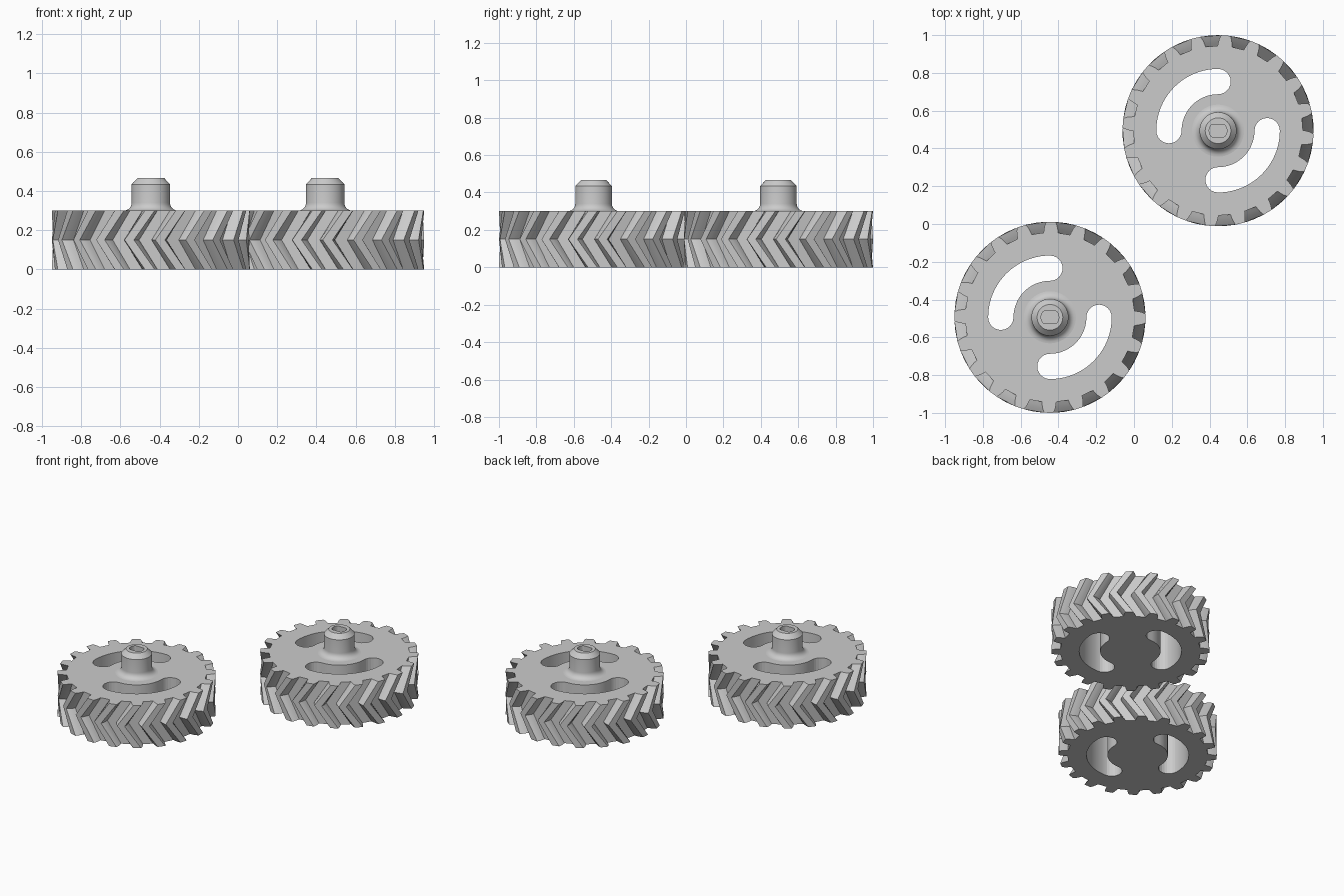
import bpy, bmesh
from math import sin, cos, pi, radians

if "Cube" in bpy.data.objects:
    bpy.data.objects.remove(bpy.data.objects["Cube"])

grey = bpy.data.materials.new("grey plastic")
grey.diffuse_color = (0.6, 0.6, 0.6, 1)
grey.use_nodes = True
grey.node_tree.nodes["Principled BSDF"].inputs["Base Color"].default_value = grey.diffuse_color

TEETH = 20
HEIGHT = 0.30
TWIST = radians(-12)


def polar(r, a):
    return (r * cos(a), r * sin(a))


def loft(name, sections):
    """Solid from stacked (outline, z) sections with equal point counts."""
    bm = bmesh.new()
    rings = [[bm.verts.new((x, y, z)) for x, y in pts] for pts, z in sections]
    n = len(rings[0])
    for low, high in zip(rings, rings[1:]):
        for i in range(n):
            j = (i + 1) % n
            bm.faces.new((low[i], low[j], high[j], high[i]))
    bm.faces.new(rings[0][::-1])
    bm.faces.new(rings[-1])
    bmesh.ops.recalc_face_normals(bm, faces=bm.faces)
    mesh = bpy.data.meshes.new(name)
    bm.to_mesh(mesh)
    bm.free()
    mesh.materials.append(grey)
    ob = bpy.data.objects.new(name, mesh)
    bpy.context.collection.objects.link(ob)
    return ob


def cut(ob, cutter):
    mod = ob.modifiers.new("cut", 'BOOLEAN')
    mod.operation, mod.solver, mod.object = 'DIFFERENCE', 'EXACT', cutter
    bpy.context.view_layer.objects.active = ob
    bpy.ops.object.modifier_apply(modifier=mod.name)
    bpy.data.objects.remove(cutter)


def shade(ob, angle):
    bpy.ops.object.select_all(action='DESELECT')
    ob.select_set(True)
    bpy.context.view_layer.objects.active = ob
    bpy.ops.object.shade_smooth_by_angle(angle=radians(angle))


def gear_outline(turn):
    flank = [(0.449, 4.9), (0.466, 4.5), (0.487, 3.8), (0.506, 2.8)]
    pts = []
    for t in range(TEETH):
        a = turn + 2 * pi * t / TEETH
        pts += [polar(r, a - radians(h)) for r, h in flank]
        pts += [polar(r, a + radians(h)) for r, h in reversed(flank)]
    return pts


def slot_outline(start, r=0.26, w=0.067, n=20):
    """Quarter-circle slot with round ends."""
    end = start + pi / 2
    pts = [polar(r + w, start + pi / 2 * i / n) for i in range(n + 1)]
    cx, cy = polar(r, end)
    pts += [(cx + w * cos(end + pi * i / 12), cy + w * sin(end + pi * i / 12)) for i in range(1, 12)]
    pts += [polar(r - w, end - pi / 2 * i / n) for i in range(n + 1)]
    cx, cy = polar(r, start)
    pts += [(cx + w * cos(start + pi + pi * i / 12), cy + w * sin(start + pi + pi * i / 12)) for i in range(1, 12)]
    return pts


def make_gear(label, x, y, phase):
    # herringbone toothed wheel with two curved slots
    a = radians(phase)
    wheel = loft(label + "_gear_wheel", [(gear_outline(a), 0),
                                         (gear_outline(a + TWIST), HEIGHT / 2),
                                         (gear_outline(a), HEIGHT)])
    for start in (pi / 2, 3 * pi / 2):
        cut(wheel, loft("slot_cutter", [(slot_outline(start), -0.1), (slot_outline(start), 0.4)]))
    shade(wheel, 12)

    # hub with a filleted foot and chamfered top
    profile = [(0.138, 0.28)]
    profile += [(0.138 - 0.04 * sin(t), 0.34 - 0.04 * cos(t)) for t in [pi / 2 * i / 6 for i in range(7)]]
    profile += [(0.098, 0.434), (0.068, 0.466)]
    hub = loft(label + "_hub", [([polar(r, 2 * pi * i / 48) for i in range(48)], z) for r, z in profile])

    # flat-sided drive socket in the hub top
    socket = [(px, max(-0.033, min(0.033, py))) for px, py in
              [polar(0.047, 2 * pi * (i + 0.5) / 32) for i in range(32)]]
    cut(hub, loft("socket_cutter", [(socket, 0.38), (socket, 0.6)]))
    shade(hub, 25)

    for ob in (wheel, hub):
        ob.location = (x, y, 0)


make_gear("back", 0.445, 0.494, 13.4)
make_gear("front", -0.445, -0.494, 17.4)
